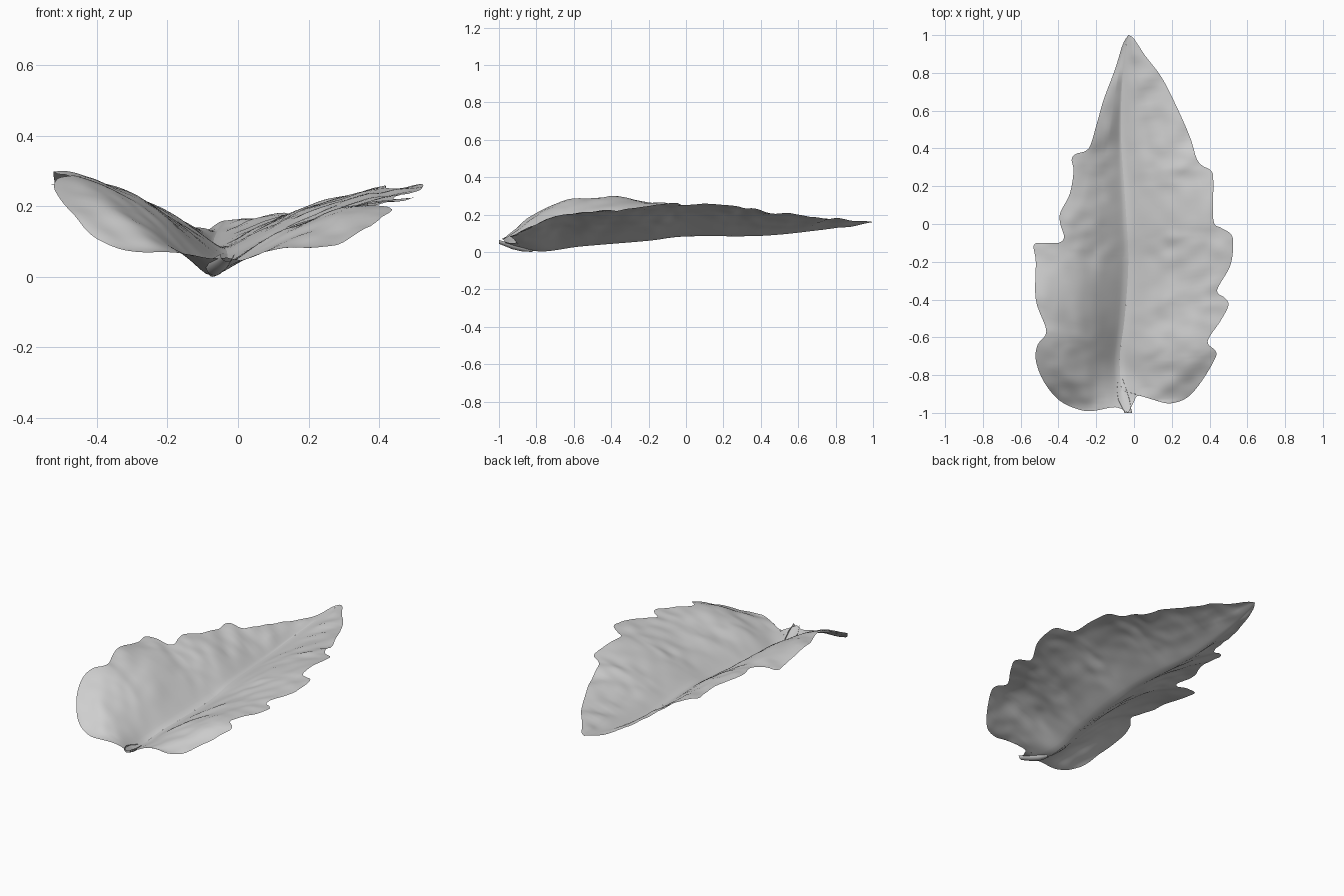
import bpy
import bmesh
import math
from mathutils import Vector, noise

if "Cube" in bpy.data.objects:
    bpy.data.objects.remove(bpy.data.objects["Cube"], do_unlink=True)

# One plain grey for the whole leaf
grey = bpy.data.materials.new("pale_grey")
grey.use_nodes = True
grey.diffuse_color = (.62, .62, .62, 1)
grey.node_tree.nodes["Principled BSDF"].inputs["Base Color"].default_value = (.62, .62, .62, 1)


def smooth_path(points, steps):
    """Sample a smooth spline that passes through every point."""
    pts = [Vector(p) for p in points]
    pts = [pts[0]] + pts + [pts[-1]]
    path = []
    for a, b, c, d in zip(pts, pts[1:], pts[2:], pts[3:]):
        for k in range(steps):
            t = k / steps
            path.append(b + (c - a) * t / 2
                        + (a * 2 - b * 5 + c * 4 - d) * t * t / 2
                        + (b * 3 - a - c * 3 + d) * t ** 3 / 2)
    return path + [pts[-1]]


def lookup(profile, y):
    """Read a (y, value) profile at y."""
    if y <= profile[0].x:
        return profile[0].y
    for a, b in zip(profile, profile[1:]):
        if y <= b.x:
            return a.y + (b.y - a.y) * (y - a.x) / max(b.x - a.x, 1e-6)
    return profile[-1].y


# Midrib: sideways drift and height along the length
rib_x = smooth_path([(-1, -.03), (-.88, -.065), (-.7, -.075), (-.5, -.05),
                     (-.2, -.03), (.1, -.045), (.5, -.07), (.85, -.055), (1, -.03)], 8)
rib_z = smooth_path([(-1, .055), (-.88, .018), (-.76, .003), (-.6, .025), (-.5, .035),
                     (-.2, .06), (0, .083), (.4, .086), (.7, .115), (.9, .143), (1, .16)], 8)

# Each side: rim height, reach from the midrib and arching, along the length
left_shape = [smooth_path(p, 6) for p in (
    [(-1, .07), (-.97, .08), (-.93, .105), (-.83, .188), (-.72, .25), (-.6, .28),
     (-.4, .293), (-.1, .262), (.1, .25), (.34, .215), (.52, .18), (.66, .155),
     (.82, .132), (.95, .15), (1, .16)],
    [(-1, .27), (-.93, .34), (-.83, .41), (-.65, .45), (-.3, .48), (-.1, .45),
     (0, .4), (.3, .28), (.5, .15), (.8, .06), (1, .03)],
    [(-1, 1.1), (-.6, 1.1), (0, .9), (.4, .6), (1, .3)])]
right_shape = [smooth_path(p, 6) for p in (
    [(-1, .07), (-.95, .08), (-.9, .1), (-.8, .145), (-.7, .19), (-.45, .225),
     (-.1, .258), (.1, .264), (.35, .232), (.6, .2), (.8, .178), (1, .16)],
    [(-1, .16), (-.95, .25), (-.92, .36), (-.83, .44), (-.7, .5), (-.43, .53),
     (-.1, .54), (.2, .46), (.35, .4), (.6, .31), (.8, .19), (.9, .11), (1, .03)],
    [(-1, 1.3), (-.7, 1.2), (-.3, .75), (.3, .65), (1, .4)])]

# Scalloped outlines from the tip to the stem
left_outline = [
    (-.03, 1), (-.06, .95), (-.1, .82), (-.16, .66), (-.2, .52), (-.24, .4), (-.31, .37),
    (-.33, .34), (-.32, .28), (-.34, .16), (-.39, .06), (-.39, 0), (-.37, -.07),
    (-.4, -.1), (-.47, -.1), (-.53, -.11), (-.52, -.2), (-.52, -.4), (-.47, -.54),
    (-.47, -.59), (-.51, -.64), (-.52, -.72), (-.48, -.83), (-.4, -.93),
    (-.3, -.98), (-.22, -.99), (-.1, -.97), (-.03, -1)]
right_outline = [
    (-.03, 1), (0, .98), (.06, .89), (.15, .77), (.24, .59), (.3, .45), (.33, .35),
    (.36, .31), (.41, .28), (.42, .22), (.42, .02), (.46, -.02), (.51, -.05),
    (.525, -.1), (.51, -.22), (.44, -.35), (.48, -.39), (.5, -.43), (.46, -.51),
    (.39, -.62), (.43, -.67), (.43, -.71), (.36, -.83), (.28, -.92),
    (.18, -.95), (.08, -.92), (.02, -.91), (0, -.94), (-.03, -1)]


def height(shape, x, y):
    """Height of the blade: a rounded valley rising to the rim, gently crumpled."""
    rim, reach, arch = (lookup(profile, y) for profile in shape)
    s = abs(x - lookup(rib_x, y)) / reach
    s = math.sqrt(s * s + .0025) - .05
    low = lookup(rib_z, y)
    fold = .012 * noise.noise(Vector((x * 5, y * 9 - abs(x) * 5, 1)))
    fold += .006 * noise.noise(Vector((x * 12, y * 14, 4)))
    return low + (rim - low) * ((1 + arch) * s - arch * s * s) + fold * min(1, s * 3)


def link(name, bm):
    """Turn a finished bmesh into a smooth grey object."""
    for f in bm.faces:
        f.smooth = True
    mesh = bpy.data.meshes.new(name)
    bm.to_mesh(mesh)
    bm.free()
    mesh.materials.append(grey)
    bpy.context.collection.objects.link(bpy.data.objects.new(name, mesh))


def skin(bm, rows):
    """Join neighbouring rows of vertices and turn the faces upward."""
    for r, q in zip(rows, rows[1:]):
        for a, b, c, d in zip(r, r[1:], q[1:], q):
            bm.faces.new((a, b, c, d))
    bmesh.ops.remove_doubles(bm, verts=bm.verts, dist=.0004)
    bm.normal_update()
    if sum(f.normal.z * f.calc_area() for f in bm.faces) < 0:
        bmesh.ops.reverse_faces(bm, faces=bm.faces)


def blade(name, outline, shape, columns=28):
    """Span a half blade between the midrib and its outline."""
    bm = bmesh.new()
    rows, rib_y = [], 1.0
    for edge in smooth_path(outline, 5):
        # Rows run outward and slightly forward, like the side veins
        slant = .18 * abs(edge.x - lookup(rib_x, edge.y))
        rib_y = max(min(rib_y, edge.y - slant), -.88)
        start = Vector((lookup(rib_x, rib_y), rib_y))
        points = [start.lerp(edge, j / columns) for j in range(columns + 1)]
        rows.append([bm.verts.new((p.x, p.y, height(shape, p.x, p.y))) for p in points])
    skin(bm, rows)
    link(name, bm)


blade("right_blade", left_outline, left_shape)
blade("left_blade", right_outline, right_shape)

# Short stem: an open trough under the midrib that narrows into the valley
bm = bmesh.new()
rings = []
for y, radius in ((-1, .02), (-.97, .024), (-.93, .03), (-.88, .026), (-.82, .012)):
    centre = Vector((lookup(rib_x, y), y, lookup(rib_z, y) + radius * .45))
    rings.append([bm.verts.new(centre + Vector((math.cos(a), 0, math.sin(a))) * radius)
                  for a in (math.pi * (1 + k / 10) for k in range(11))])
skin(bm, rings)
link("stem", bm)
